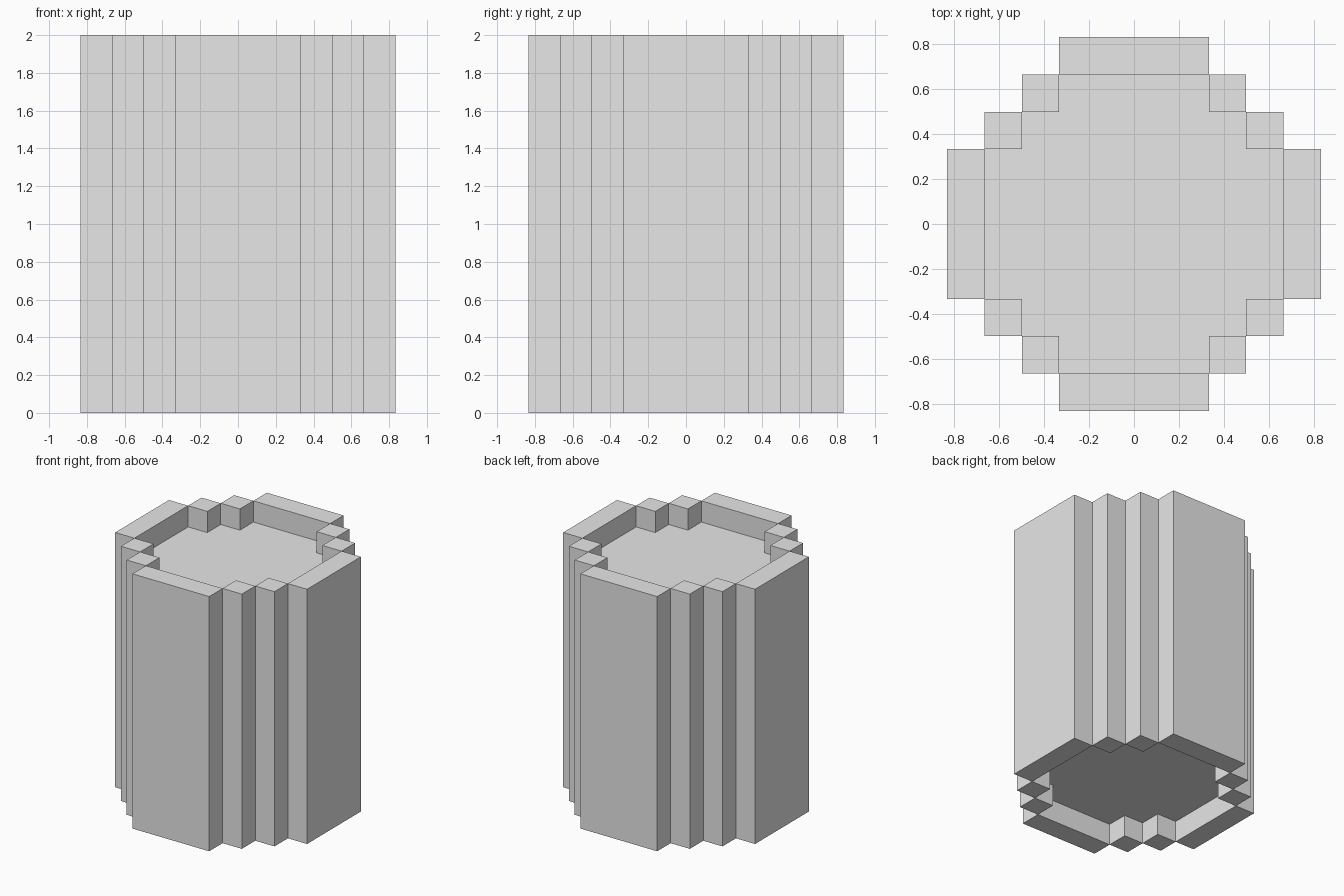
import bpy
import bmesh
from mathutils import Matrix, Vector

if "Cube" in bpy.data.objects:
    bpy.data.objects.remove(bpy.data.objects["Cube"], do_unlink=True)

U = 1 / 6        # thickness of one block
HEIGHT = 12 * U

grey = bpy.data.materials.new("light_grey")
grey.use_nodes = True
grey.diffuse_color = (0.8, 0.8, 0.8, 1)
grey.node_tree.nodes["Principled BSDF"].inputs["Base Color"].default_value = (0.8, 0.8, 0.8, 1)


def finish(name, bm):
    bmesh.ops.recalc_face_normals(bm, faces=bm.faces)
    mesh = bpy.data.meshes.new(name)
    bm.to_mesh(mesh)
    bm.free()
    mesh.materials.append(grey)
    obj = bpy.data.objects.new(name, mesh)
    bpy.context.collection.objects.link(obj)


def bar(name, x, y, width, depth):
    """Full-height upright block, placed in block units."""
    bm = bmesh.new()
    place = Matrix.Translation((x * U, y * U, HEIGHT / 2))
    size = Matrix.Diagonal((width * U, depth * U, HEIGHT, 1))
    bmesh.ops.create_cube(bm, size=1, matrix=place @ size)
    finish(name, bm)


# Four broad wall panels
for side, s in (("front", -1), ("back", 1)):
    bar(side + "_panel", 0, s * 4.5, 4, 1)
for side, s in (("right", -1), ("left", 1)):
    bar(side + "_panel", s * 4.5, 0, 1, 4)

# Two stepped posts at each corner
for depth_name, sy in (("front", -1), ("back", 1)):
    for side, sx in (("right", -1), ("left", 1)):
        corner = depth_name + "_" + side
        bar(corner + "_inner_post", sx * 2.5, sy * 3.5, 1, 1)
        bar(corner + "_outer_post", sx * 3.5, sy * 2.5, 1, 1)

# Core filling the walls, recessed by one block at the top and bottom
quarter = [(4, 2), (3, 2), (3, 3), (2, 3), (2, 4)]
outline = quarter + [(-x, y) for x, y in reversed(quarter)]
outline += [(-x, -y) for x, y in outline]
bm = bmesh.new()
base = bm.faces.new([bm.verts.new((x * U, y * U, U)) for x, y in outline])
raised = bmesh.ops.extrude_face_region(bm, geom=[base], use_keep_orig=True)
top_verts = [g for g in raised["geom"] if isinstance(g, bmesh.types.BMVert)]
bmesh.ops.translate(bm, verts=top_verts, vec=Vector((0, 0, HEIGHT - 2 * U)))
finish("recessed_core", bm)
